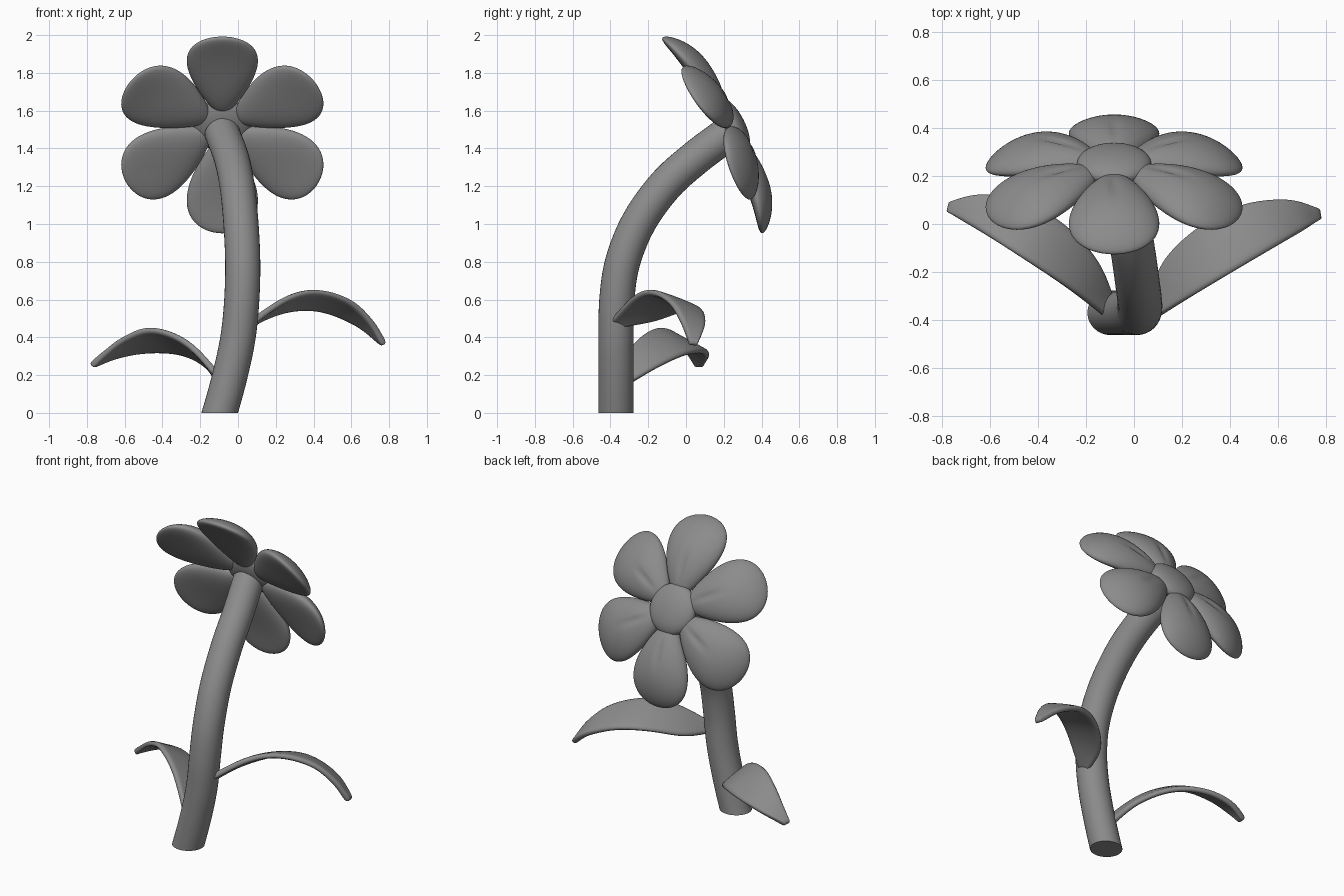
import bpy, bmesh, math
from mathutils import Vector, Matrix

if "Cube" in bpy.data.objects:
    bpy.data.objects.remove(bpy.data.objects["Cube"])

# One dark grey for every part
grey = bpy.data.materials.new("dark_grey")
grey.diffuse_color = (.26, .26, .26, 1)
grey.use_nodes = True
grey.node_tree.nodes["Principled BSDF"].inputs["Base Color"].default_value = grey.diffuse_color

def finish(name, bm, mat=None):
    if mat is not None:
        bm.transform(mat)
    bmesh.ops.recalc_face_normals(bm, faces=bm.faces)
    me = bpy.data.meshes.new(name)
    bm.to_mesh(me)
    bm.free()
    me.materials.append(grey)
    ob = bpy.data.objects.new(name, me)
    bpy.context.collection.objects.link(ob)
    bpy.ops.object.select_all(action='DESELECT')
    ob.select_set(True)
    bpy.context.view_layer.objects.active = ob
    bpy.ops.object.shade_smooth_by_angle(angle=math.radians(50))
    return ob

def spline(pts, t):
    """Catmull-Rom point at t in 0..1"""
    p = [Vector(q) for q in pts]
    p = [2 * p[0] - p[1]] + p + [2 * p[-1] - p[-2]]
    n = len(pts) - 1
    i = min(int(t * n), n - 1)
    f = t * n - i
    a, b, c, d = p[i:i + 4]
    return 0.5 * (2 * b + (c - a) * f + (2 * a - 5 * b + 4 * c - d) * f * f
                  + (3 * b - a - 3 * c + d) * f ** 3)

# Stem: round tube swept along a bent path, cut flat at the ground
path = [(-.16, -.37, -.2), (-.097, -.37, 0), (-.042, -.37, .2), (0, -.37, .4), (.02, -.366, .6),
        (.025, -.335, .8), (.015, -.25, 1.01), (-.005, -.11, 1.205), (-.035, .05, 1.35), (-.085, .23, 1.485)]
R, SIDES, STEPS = .093, 32, 54
bm = bmesh.new()
rings = []
for k in range(STEPS + 1):
    t = k / STEPS
    tan = (spline(path, min(t + .03, 1)) - spline(path, max(t - .03, 0))).normalized()
    side = Vector((1, 0, 0))
    side = (side - tan * side.dot(tan)).normalized()
    up = tan.cross(side)
    c = spline(path, t)
    rings.append([bm.verts.new(c + R * (side * math.cos(a) + up * math.sin(a)))
                  for a in [2 * math.pi * j / SIDES for j in range(SIDES)]])
for r0, r1 in zip(rings, rings[1:]):
    for j in range(SIDES):
        m = (j + 1) % SIDES
        bm.faces.new((r0[j], r0[m], r1[m], r1[j]))
bm.faces.new(rings[-1])
bmesh.ops.bisect_plane(bm, geom=bm.verts[:] + bm.edges[:] + bm.faces[:], plane_co=(0, 0, 0),
                       plane_no=(0, 0, 1), clear_inner=True)
bmesh.ops.holes_fill(bm, edges=[e for e in bm.edges if e.is_boundary])
finish("stem", bm)

# Flower head frame: local z is the direction the flower faces
tilt = math.radians(27)
u = Vector((0, -math.sin(tilt), math.cos(tilt)))
n = Vector((0, math.cos(tilt), math.sin(tilt)))
head = Matrix.Translation((-.083, .24, 1.52)) @ Matrix((-Vector((1, 0, 0)), u, n)).transposed().to_4x4()

# Petals: puffy teardrops with drooping tips and a shallow crease
for k in range(6):
    bm = bmesh.new()
    bmesh.ops.create_uvsphere(bm, u_segments=56, v_segments=32, radius=1)
    for v in bm.verts:
        x, y, z = v.co
        r = .331 + .251 * z
        w = x * (.175 + .075 * z)
        h = y * .063 - .005 - .9 * r ** 4 - .7 * w * w
        if y > 0:
            h -= .012 * math.exp(-(w / .016) ** 2 - ((r - .27) / .08) ** 2)
        v.co = (r, w, h)
    finish(f"petal_{k + 1}", bm, head @ Matrix.Rotation(math.radians(90 + 60 * k), 4, 'Z'))

# Flower centre: flattened dome
bm = bmesh.new()
bmesh.ops.create_uvsphere(bm, u_segments=40, v_segments=24, radius=1)
finish("flower_centre", bm, head @ Matrix.Translation((0, 0, .012)) @ Matrix.Diagonal((.155, .155, .06, 1)))

# Leaves: arched blades lofted between a raised front edge and a lower back edge
def leaf(name, front, back):
    bm = bmesh.new()
    NU, NV = 20, 6
    grid = []
    for i in range(NU + 1):
        a, b = spline(front, i / NU), spline(back, i / NU)
        row = []
        for j in range(NV + 1):
            f = j / NV
            p = a.lerp(b, f)
            p.z += .04 * f * (1 - f) * math.sin(math.pi * i / NU)
            row.append(bm.verts.new(p))
        grid.append(row)
    for i in range(NU):
        for j in range(NV):
            bm.faces.new((grid[i][j], grid[i + 1][j], grid[i + 1][j + 1], grid[i][j + 1]))
    ob = finish(name, bm)
    s = ob.modifiers.new("thickness", 'SOLIDIFY')
    s.thickness, s.offset = .034, 0
    s = ob.modifiers.new("smooth", 'SUBSURF')
    s.levels = s.render_levels = 1

leaf("right_leaf",
     [(.06, -.41, .475), (.27, -.285, .61), (.43, -.19, .642), (.6, -.09, .588), (.71, -.025, .48), (.775, .02, .36)],
     [(.06, -.36, .455), (.12, -.16, .49), (.27, -.01, .54), (.44, .078, .54), (.63, .1, .465), (.773, .06, .36)])
leaf("left_leaf",
     [(-.085, -.41, .18), (-.28, -.265, .378), (-.47, -.14, .445), (-.62, -.045, .388), (-.72, .015, .305), (-.777, .05, .25)],
     [(-.085, -.33, .135), (-.15, -.16, .235), (-.28, -.01, .305), (-.45, .09, .323), (-.63, .122, .3), (-.773, .09, .25)])
